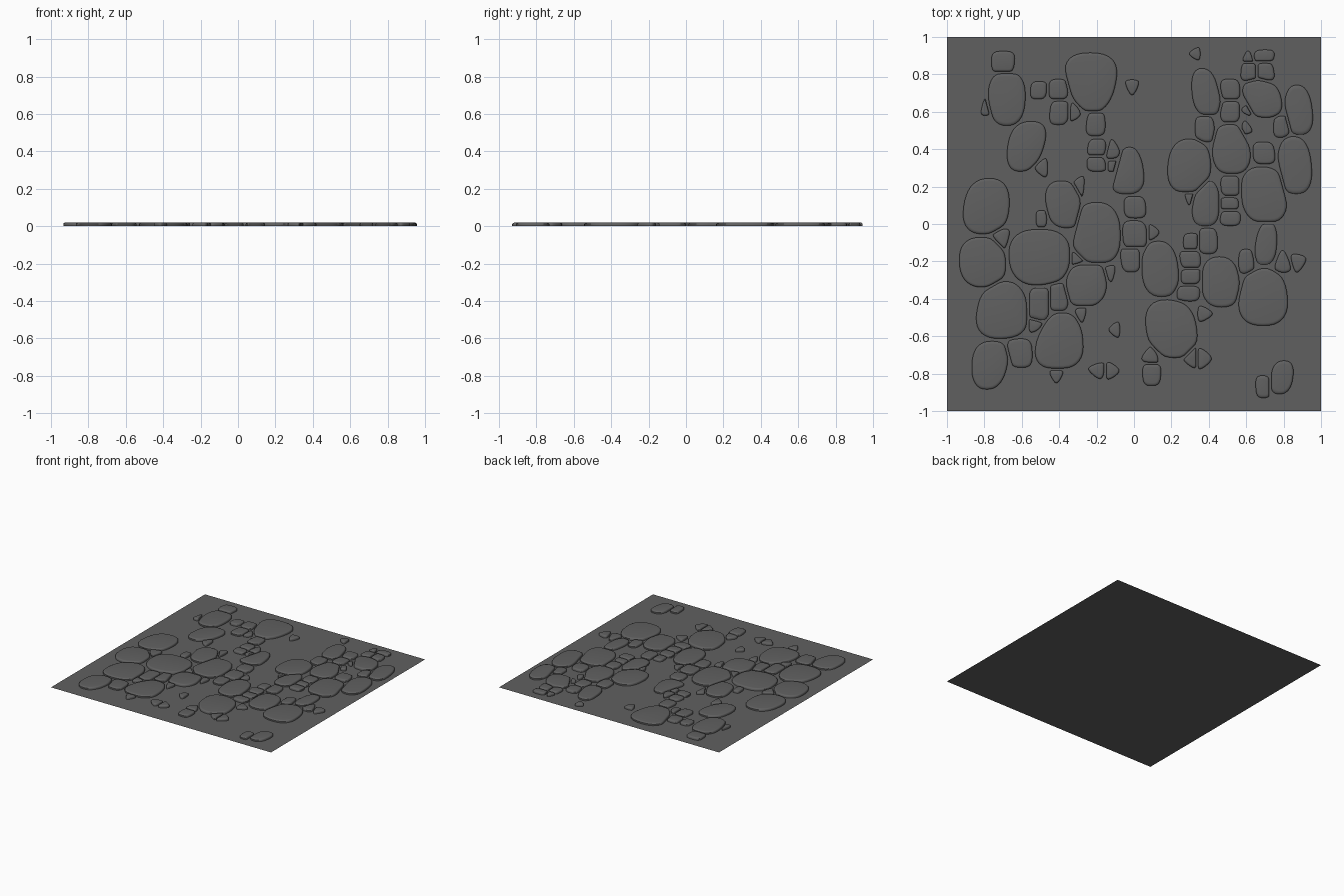
import bpy, bmesh
from math import cos, sin, pi, radians, copysign

if "Cube" in bpy.data.objects:
    bpy.data.objects.remove(bpy.data.objects["Cube"])

TOP = 0.02    # stone height
EDGE = 0.013  # width of the rounded rim
GAP = 0.012   # joint between neighbouring stones

grey = bpy.data.materials.new("dark_grey")
grey.diffuse_color = (0.118, 0.118, 0.118, 1)
grey.use_nodes = True
grey.node_tree.nodes["Principled BSDF"].inputs["Base Color"].default_value = grey.diffuse_color


def fit(pts, x, y, hw, hh):
    """Stretch an outline into the given box."""
    xs, ys = [p[0] for p in pts], [p[1] for p in pts]
    return [(x + hw * (2 * (u - min(xs)) / (max(xs) - min(xs)) - 1),
             y + hh * (2 * (v - min(ys)) / (max(ys) - min(ys)) - 1)) for u, v in pts]


def outline_round(x, y, hw, hh, taper=0.0, lean=0.0, power=2.45, n=36):
    """Rounded block: taper > 0 narrows the top, lean > 0 pushes the top right."""
    pts = []
    for i in range(n):
        a = 2 * pi * i / n
        u = copysign(abs(cos(a)) ** (2 / power), cos(a))
        v = copysign(abs(sin(a)) ** (2 / power), sin(a))
        pts.append((u * (1 - taper * v) + lean * v, v))
    return fit(pts, x, y, hw, hh)


def outline_cobble(x, y, hw, hh):
    return outline_round(x, y, hw, hh, 0.08 * sin(55 * x), 0.1 * sin(40 * (x + y)), 3.2)


def outline_chip(x, y, hw, hh, turn):
    """Triangle with corners cut round; turn is the direction of its tip."""
    pts = [(cos(radians(turn) + k * 2 * pi / 3), sin(radians(turn) + k * 2 * pi / 3)) for k in range(3)]
    for t in (0.2, 0.25, 0.25):
        cut = []
        for (ax, ay), (bx, by) in zip(pts, pts[1:] + pts[:1]):
            cut += [(ax + (bx - ax) * t, ay + (by - ay) * t), (bx + (ax - bx) * t, by + (ay - by) * t)]
        pts = cut
    return fit(pts, x, y, hw, hh)


def separate(a, b):
    """Flatten the facing sides of two stones so a joint stays between them."""
    best = None
    for k in range(24):
        d = (cos(k * pi / 12), sin(k * pi / 12))
        amax = max(p[0] * d[0] + p[1] * d[1] for p in a)
        bmin = min(p[0] * d[0] + p[1] * d[1] for p in b)
        if best is None or amax - bmin < best[0]:
            best = (amax - bmin, (amax + bmin) / 2, d)
    overlap, mid, d = best
    if overlap < -GAP:
        return
    for pts, s in ((a, 1), (b, -1)):
        for i, (px, py) in enumerate(pts):
            over = s * (px * d[0] + py * d[1] - mid) + GAP / 2
            if over > 0:
                pts[i] = (px - s * over * d[0], py - s * over * d[1])


def soften(pts):
    """Round the corners left by the flattening."""
    n = len(pts)
    return [tuple(0.25 * pts[i - 1][c] + 0.5 * pts[i][c] + 0.25 * pts[(i + 1) % n][c] for c in (0, 1))
            for i in range(n)]


def add_stone(bm, pts):
    """Stack of shrinking rings closed by a flat top."""
    cx = sum(p[0] for p in pts) / len(pts)
    cy = sum(p[1] for p in pts) / len(pts)
    half = min(max(p[0] for p in pts) - cx, max(p[1] for p in pts) - cy)
    rings = []
    for inset, z in ((0, 0), (0, 0.6), (0.25, 0.82), (0.6, 0.95), (1, 1)):
        s = 1 - inset * min(EDGE / half, 0.3)
        rings.append([bm.verts.new((cx + (px - cx) * s, cy + (py - cy) * s, z * TOP)) for px, py in pts])
    n = len(pts)
    for a, b in zip(rings, rings[1:]):
        for i in range(n):
            bm.faces.new((a[i], a[(i + 1) % n], b[(i + 1) % n], b[i]))
    bm.faces.new(rings[-1])


def make_object(name, bm):
    mesh = bpy.data.meshes.new(name)
    bm.to_mesh(mesh)
    bm.free()
    mesh.materials.append(grey)
    ob = bpy.data.objects.new(name, mesh)
    bpy.context.collection.objects.link(ob)
    bpy.context.view_layer.objects.active = ob
    ob.select_set(True)
    bpy.ops.object.shade_smooth_by_angle(angle=radians(40))
    ob.select_set(False)


# Ground sheet
bm = bmesh.new()
bmesh.ops.create_grid(bm, x_segments=1, y_segments=1, size=1)
make_object("ground", bm)

# Large slabs: x, y, half width, half depth, taper, lean
slabs_left = [
    (-.68, .67, .10, .145, -.05, 0), (-.575, .415, .105, .135, -.1, .3),
    (-.79, .095, .125, .15, .05, .12), (-.81, -.205, .125, .135, 0, -.05),
    (-.705, -.46, .14, .155, .15, .05), (-.77, -.755, .098, .13, -.1, .15),
    (-.505, -.178, .165, .152, -.05, 0), (-.375, .105, .1, .127, 0, -.15),
    (-.2, -.05, .13, .167, .05, .0), (-.255, -.325, .112, .118, 0, .1),
    (-.4, -.625, .13, .152, .2, .1), (-.23, .757, .14, .16, -.28, -.05),
    (-.035, .285, .09, .127, .3, .1)]
slabs_right = [
    (.14, -.24, .10, .15, .05, -.1), (.2, -.56, .14, .157, 0, -.15),
    (.295, .31, .117, .147, .05, .05), (.52, .4, .104, .135, .05, -.05),
    (.695, .155, .125, .152, 0, -.1), (.86, .315, .092, .155, .05, -.1),
    (.88, .61, .077, .134, .1, -.1), (.685, .67, .107, .102, 0, -.2),
    (.385, .705, .078, .128, .1, -.25), (.385, .11, .075, .123, .15, .1),
    (.463, -.31, .104, .136, .05, -.06), (.69, -.39, .133, .155, .1, 0),
    (.705, -.105, .06, .115, .1, .2), (.79, -.82, .063, .09, 0, .2)]

# Small cobbles: x, y, half width, half depth
cobbles_left = [
    (-.7, .865, .063, .06), (-.51, .715, .045, .048), (-.405, .72, .052, .055),
    (-.4, .595, .052, .065), (-.205, .535, .052, .065), (-.2, .41, .05, .046),
    (-.2, .32, .052, .04), (-.495, .027, .03, .046), (.005, .09, .06, .06),
    (.005, -.057, .068, .076), (-.02, -.19, .053, .068), (-.505, -.43, .06, .09),
    (-.405, -.39, .053, .075), (-.61, -.69, .067, .078), (-.113, .31, .03, .03)]
cobbles_right = [
    (.095, -.805, .05, .06), (.69, -.87, .04, .06), (.395, -.09, .053, .07),
    (.305, -.095, .042, .046), (.3, -.19, .056, .05), (.305, -.28, .055, .043),
    (.29, -.372, .062, .042), (.6, -.2, .042, .066), (.515, .205, .052, .056),
    (.51, .11, .05, .034), (.515, .03, .055, .04), (.695, .38, .06, .06),
    (.38, .51, .054, .072), (.515, .72, .053, .056), (.515, .6, .053, .058),
    (.695, .9, .056, .032), (.705, .815, .046, .048), (.612, .815, .042, .05),
    (.79, .52, .045, .058)]

# Chips: x, y, half width, half depth, tip direction
chips = [
    (-.795, .625, .023, .046, 90), (-.315, .6, .029, .05, 110), (.6, .515, .032, .037, 100),
    (.6, .61, .028, .03, 60), (.61, .895, .029, .032, 90), (.325, .91, .03, .034, -60),
    (-.01, .73, .036, .042, -90), (-.495, .3, .034, .05, 60), (-.295, .2, .03, .056, -70),
    (-.71, -.08, .045, .055, -80), (-.3, -.185, .036, .034, 0), (-.13, -.265, .03, .045, -80),
    (.105, -.045, .03, .042, 0), (.295, .135, .022, .034, -90), (-.285, -.485, .03, .042, -80),
    (-.525, -.54, .038, .04, 0), (-.415, -.815, .036, .036, -90), (-.105, -.565, .03, .042, 180),
    (-.2, -.785, .044, .044, 170), (-.115, -.785, .037, .046, 0), (.3, -.715, .04, .055, 180),
    (.375, -.72, .04, .056, 0), (.38, -.48, .04, .042, 0), (.795, -.2, .043, .06, 90),
    (.88, -.21, .041, .05, 20), (-.11, .4, .037, .053, -20), (.085, -.7, .045, .047, 80)]

groups = [("large_slabs_left", slabs_left, outline_round), ("large_slabs_right", slabs_right, outline_round),
          ("cobbles_left", cobbles_left, outline_cobble), ("cobbles_right", cobbles_right, outline_cobble),
          ("chips", chips, outline_chip)]
stones = [(name, row, shape(*row)) for name, rows, shape in groups for row in rows]

# Fit neighbours together, then build each group
for i, (_, ra, a) in enumerate(stones):
    for _, rb, b in stones[i + 1:]:
        if abs(ra[0] - rb[0]) < ra[2] + rb[2] + GAP and abs(ra[1] - rb[1]) < ra[3] + rb[3] + GAP:
            separate(a, b)
for name, _, _ in groups:
    bm = bmesh.new()
    for owner, _, pts in stones:
        if owner == name:
            add_stone(bm, soften(pts))
    make_object(name, bm)
